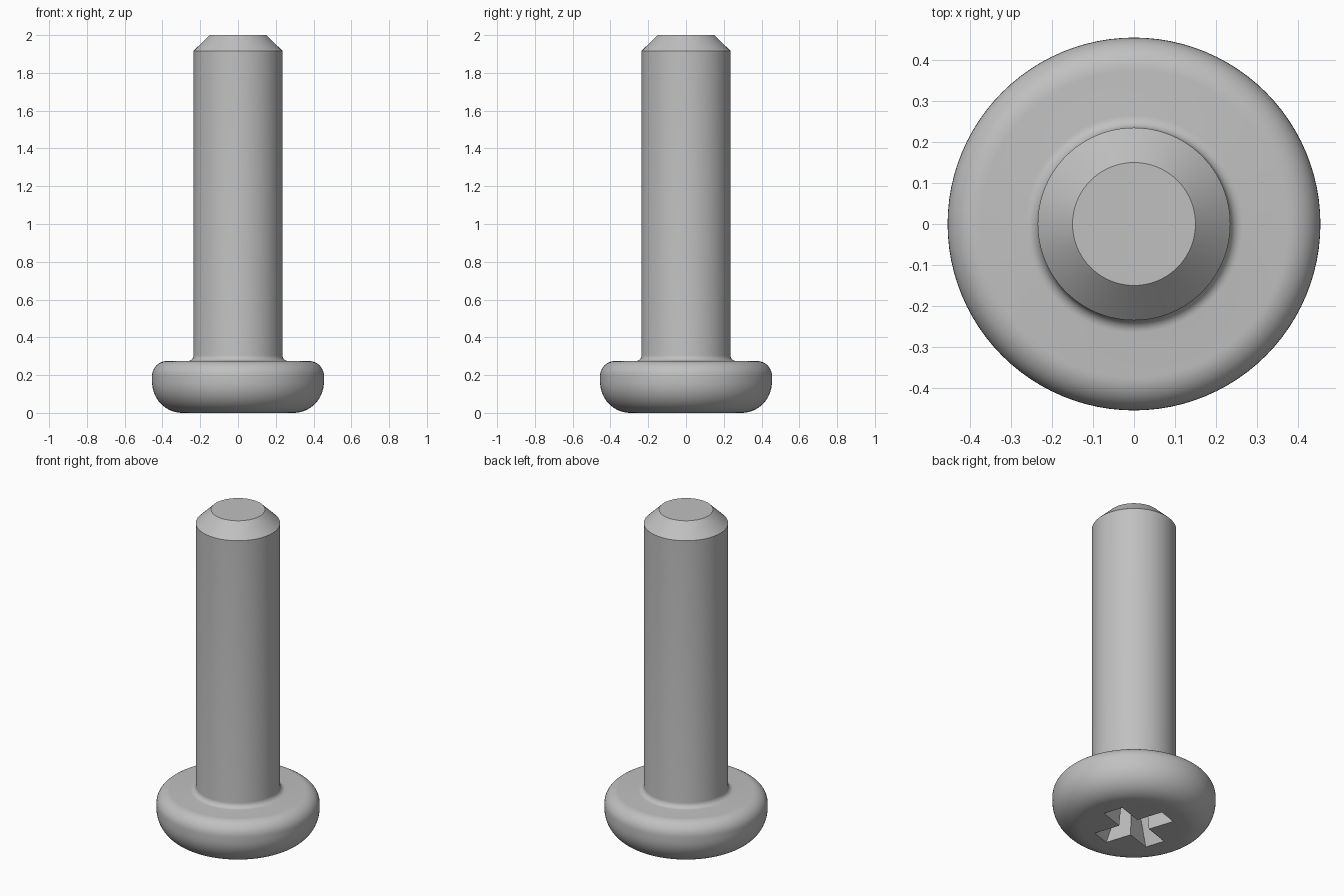
import bpy, bmesh, math

if "Cube" in bpy.data.objects:
    bpy.data.objects.remove(bpy.data.objects["Cube"])

SEGMENTS = 96


def arc(cr, cz, rr, rz, a0, a1, n=10):
    """Points of an elliptical arc in the (radius, height) plane."""
    angles = [math.radians(a0 + (a1 - a0) * i / n) for i in range(n + 1)]
    return [(cr + rr * math.cos(a), cz + rz * math.sin(a)) for a in angles]


def new_object(name, bm):
    bmesh.ops.recalc_face_normals(bm, faces=bm.faces)
    mesh = bpy.data.meshes.new(name)
    bm.to_mesh(mesh)
    bm.free()
    obj = bpy.data.objects.new(name, mesh)
    bpy.context.collection.objects.link(obj)
    return obj


def loft(name, rings):
    """Skin closed rings of points and cap both ends."""
    bm = bmesh.new()
    loops = [[bm.verts.new(p) for p in ring] for ring in rings]
    n = len(loops[0])
    for a, b in zip(loops, loops[1:]):
        for i in range(n):
            j = (i + 1) % n
            bm.faces.new((a[i], a[j], b[j], b[i]))
    bm.faces.new(loops[0][::-1])
    bm.faces.new(loops[-1])
    return new_object(name, bm)


def circle(r, z):
    return [(r * math.cos(2 * math.pi * i / SEGMENTS),
             r * math.sin(2 * math.pi * i / SEGMENTS), z) for i in range(SEGMENTS)]


def cross(tip, half, z, turn=math.radians(18)):
    """Twelve-cornered cross outline."""
    pts = []
    for k in range(4):
        a = turn + k * math.pi / 2
        c, s = math.cos(a), math.sin(a)
        for x, y in ((tip, -half), (tip, half), (half, half)):
            pts.append((x * c - y * s, x * s + y * c, z))
    return pts


# Screw body: rounded head, fillet, shaft and chamfered tip
profile = arc(0.295, 0.165, 0.16, 0.165, -90, 0, 14)
profile += arc(0.375, 0.195, 0.08, 0.08, 0, 90)
profile += arc(0.265, 0.305, 0.03, 0.03, 270, 180, 6)
profile += [(0.235, 1.917), (0.15, 2.0)]
screw = loft("screw", [circle(r, z) for r, z in profile])

# Tapered cross recess in the underside of the head
slope_tip, slope_half = 0.45, 0.06
cutter = loft("recess_cutter", [
    cross(0.22 - slope_tip * z, 0.06 - slope_half * z, z) for z in (-0.05, 0.2)])
cutter.hide_render = True
cut = screw.modifiers.new("recess", "BOOLEAN")
cut.object = cutter
cut.operation = "DIFFERENCE"
cut.solver = "EXACT"
bpy.context.view_layer.objects.active = screw
screw.select_set(True)
cutter.select_set(False)
bpy.ops.object.modifier_apply(modifier=cut.name)
bpy.data.objects.remove(cutter)

# Plain steel colour
steel = bpy.data.materials.new("steel_grey")
steel.diffuse_color = (0.53, 0.53, 0.53, 1)
steel.use_nodes = True
steel.node_tree.nodes["Principled BSDF"].inputs["Base Color"].default_value = steel.diffuse_color
screw.data.materials.clear()
screw.data.materials.append(steel)
bpy.ops.object.shade_smooth_by_angle(angle=math.radians(30))
